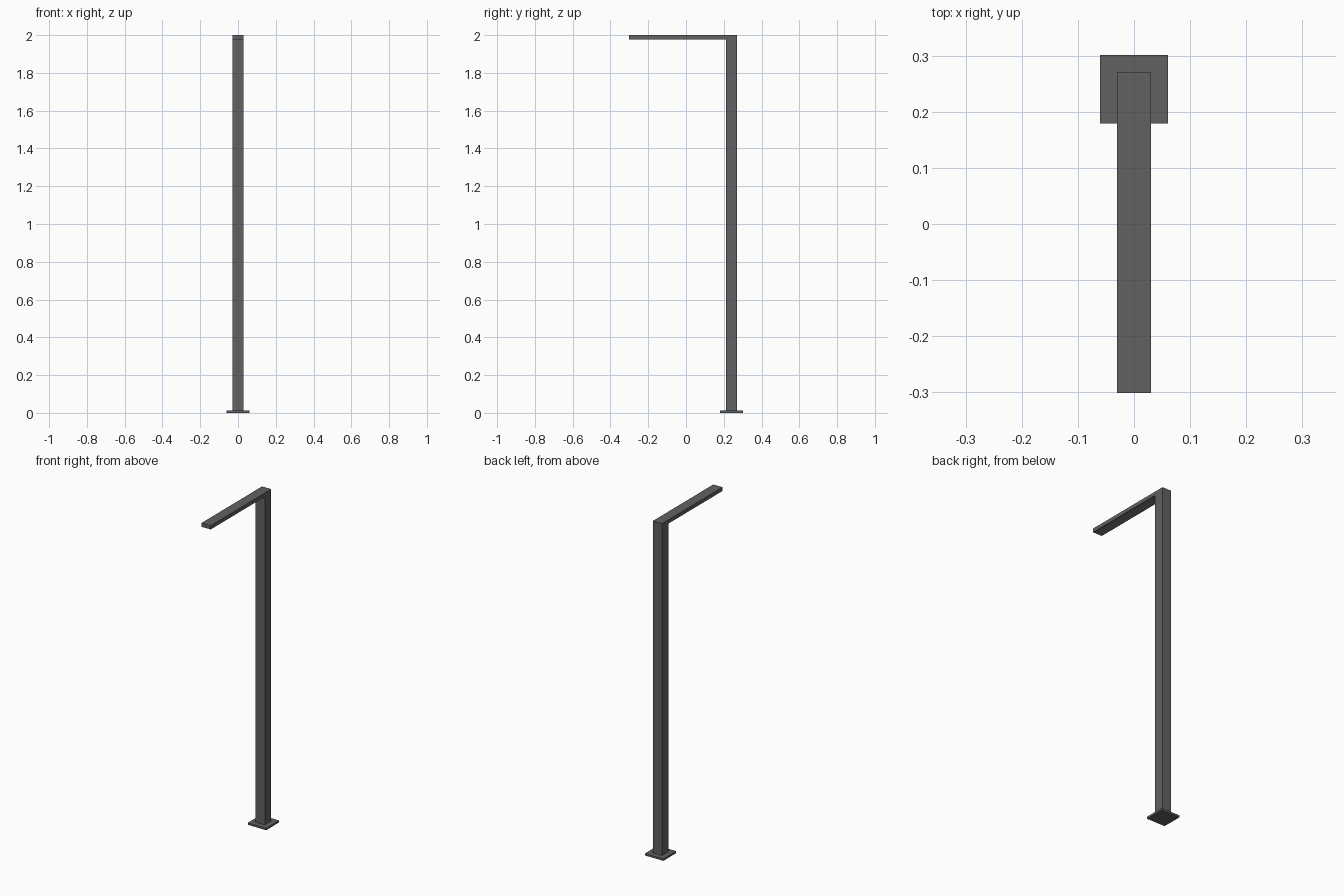
import bpy, bmesh

if "Cube" in bpy.data.objects:
    bpy.data.objects.remove(bpy.data.objects["Cube"])


def material(name, rgb):
    m = bpy.data.materials.new(name)
    m.diffuse_color = (*rgb, 1)
    m.use_nodes = True
    m.node_tree.nodes["Principled BSDF"].inputs["Base Color"].default_value = m.diffuse_color
    return m


def finish(name, bm, mat):
    bmesh.ops.recalc_face_normals(bm, faces=bm.faces)
    me = bpy.data.meshes.new(name)
    bm.to_mesh(me)
    bm.free()
    me.materials.append(mat)
    ob = bpy.data.objects.new(name, me)
    bpy.context.collection.objects.link(ob)
    return ob


def box(name, lo, hi, mat):
    bm = bmesh.new()
    bmesh.ops.create_cube(bm, size=1)
    for v in bm.verts:
        v.co = [lo[i] if v.co[i] < 0 else hi[i] for i in range(3)]
    return finish(name, bm, mat)


dark = material("dark_metal", (0.12, 0.12, 0.12))
lens = material("diffuser_grey", (0.2, 0.19, 0.18))

W = 0.0303       # half width of post and arm
END = 0.3015     # half of overall depth
ARM_Z = 1.977    # underside of arm

# Square foot plate
box("base_plate", (-0.061, END - 0.122, 0), (0.061, END, 0.012), dark)

# Post and arm as one L-shaped profile extruded across x
profile = [(0.2105, 0.012), (0.271, 0.012), (0.271, 2), (-END, 2),
           (-END, ARM_Z), (0.2105, ARM_Z)]
bm = bmesh.new()
face = bm.faces.new([bm.verts.new((-W, y, z)) for y, z in profile])
ext = bmesh.ops.extrude_face_region(bm, geom=[face])
bmesh.ops.translate(bm, vec=(2 * W, 0, 0),
                    verts=[g for g in ext["geom"] if isinstance(g, bmesh.types.BMVert)])
finish("post_and_arm", bm, dark)

# Thin light diffuser under the arm
box("light_diffuser", (-0.025, -0.295, ARM_Z - 0.001), (0.025, 0.17, ARM_Z + 0.004), lens)
